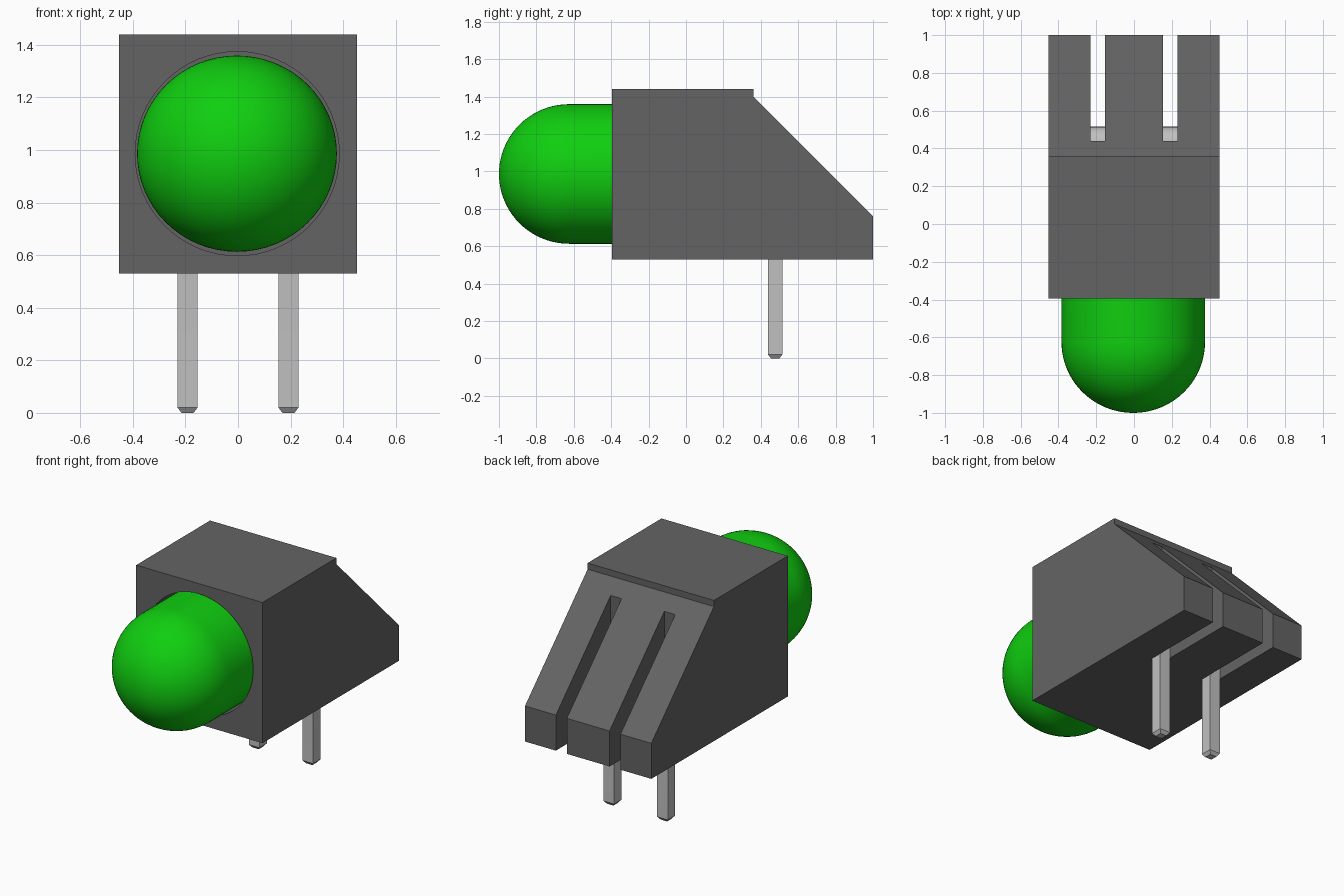
import bpy
import bmesh
from math import cos, sin, pi, radians
from mathutils import Matrix, Vector

cube = bpy.data.objects.get("Cube")
if cube:
    bpy.data.objects.remove(cube, do_unlink=True)


def material(name, rgb):
    mat = bpy.data.materials.new(name)
    mat.use_nodes = True
    mat.diffuse_color = (*rgb, 1)
    mat.node_tree.nodes["Principled BSDF"].inputs["Base Color"].default_value = (*rgb, 1)
    return mat


GREY = material("dark grey plastic", (0.127, 0.127, 0.127))
GREEN = material("green lens", (0.005, 0.62, 0.005))
METAL = material("pale metal", (0.53, 0.53, 0.53))


def make_object(name, bm, mat):
    bmesh.ops.recalc_face_normals(bm, faces=bm.faces)
    mesh = bpy.data.meshes.new(name)
    bm.to_mesh(mesh)
    bm.free()
    mesh.materials.append(mat)
    obj = bpy.data.objects.new(name, mesh)
    bpy.context.collection.objects.link(obj)
    return obj


def extrude_profile(profile, x, half_width):
    """Extrude a (y, z) outline along x."""
    bm = bmesh.new()
    face = bm.faces.new([bm.verts.new((x - half_width, y, z)) for y, z in profile])
    new = bmesh.ops.extrude_face_region(bm, geom=[face])["geom"]
    verts = [v for v in new if isinstance(v, bmesh.types.BMVert)]
    bmesh.ops.translate(bm, verts=verts, vec=Vector((2 * half_width, 0, 0)))
    return bm


def lathe_y(profile, centre, scale_z, steps=64):
    """Spin an (radius, y) outline around the y axis."""
    bm = bmesh.new()
    verts = [bm.verts.new((r, y, 0)) for r, y in profile]
    edges = [bm.edges.new(pair) for pair in zip(verts, verts[1:])]
    bmesh.ops.spin(bm, geom=verts + edges, axis=(0, 1, 0), cent=(0, 0, 0),
                   angle=2 * pi, steps=steps, use_duplicate=False)
    bmesh.ops.remove_doubles(bm, verts=bm.verts, dist=0.0001)
    bmesh.ops.transform(bm, verts=bm.verts,
                        matrix=Matrix.Translation(centre) @ Matrix.Diagonal((1, 1, scale_z, 1)))
    return bm


def cut(target, cutter):
    cutter.hide_render = True
    mod = target.modifiers.new("cut", "BOOLEAN")
    mod.operation = "DIFFERENCE"
    mod.solver = "EXACT"
    mod.object = cutter
    bpy.context.view_layer.objects.active = target
    bpy.ops.object.modifier_apply(modifier=mod.name)
    bpy.data.objects.remove(cutter, do_unlink=True)


def smooth(obj):
    bpy.ops.object.select_all(action="DESELECT")
    obj.select_set(True)
    bpy.context.view_layer.objects.active = obj
    bpy.ops.object.shade_smooth_by_angle(angle=radians(30))


FRONT, BACK = -0.395, 1.0
BOTTOM, TOP = 0.53, 1.44
AXIS_Z = 0.986
PIN_X, PIN_Y, PIN_HALF = 0.192, 0.477, 0.038
SOCKET_END = 0.2

# Housing with sloped back
housing = make_object("housing", extrude_profile(
    [(FRONT, BOTTOM), (BACK, BOTTOM), (BACK, 0.76), (0.36, 1.40), (0.36, TOP), (FRONT, TOP)],
    0, 0.452), GREY)

# Round socket in the front, and two open slots at the back
cut(housing, make_object("socket_cutter", lathe_y(
    [(0, FRONT - 0.1), (0.388, FRONT - 0.1), (0.388, SOCKET_END), (0, SOCKET_END)],
    (-0.003, 0, AXIS_Z), 1), GREY))
for side in (-1, 1):
    cut(housing, make_object("slot_cutter", extrude_profile(
        [(0.44, 0.4), (1.1, 0.4), (1.1, 1.6), (0.44, 1.6)], side * PIN_X, 0.039), GREY))
smooth(housing)

# Domed lens
dome = [(0.38 * sin(a), -0.625 - 0.375 * cos(a)) for a in [i * pi / 40 for i in range(21)]]
lens = make_object("lens", lathe_y(
    dome + [(0.38, SOCKET_END), (0, SOCKET_END)], (-0.004, 0, AXIS_Z), 0.982), GREEN)
smooth(lens)

# Bent pins with tapered tips
bend = [i * pi / 16 for i in range(9)]
inner, outer = 0.015, 0.015 + 2 * PIN_HALF
by, bz = PIN_Y + PIN_HALF - outer, AXIS_Z + PIN_HALF - outer
outline = [(PIN_Y - PIN_HALF, 0), (PIN_Y + PIN_HALF, 0)]
outline += [(by + outer * cos(a), bz + outer * sin(a)) for a in bend]
outline += [(SOCKET_END, bz + outer), (SOCKET_END, bz + inner)]
outline += [(by + inner * cos(a), bz + inner * sin(a)) for a in reversed(bend)]
# A level ring of vertices above the tip marks where the taper starts
outline = outline[:2] + [(PIN_Y + PIN_HALF, 0.02)] + outline[2:] + [(PIN_Y - PIN_HALF, 0.02)]
for name, side in (("right_pin", -1), ("left_pin", 1)):
    x = side * PIN_X
    bm = extrude_profile(outline, x, PIN_HALF)
    for v in bm.verts:
        if v.co.z < 0.001:
            v.co.x = x + (v.co.x - x) * 0.6
            v.co.y = PIN_Y + (v.co.y - PIN_Y) * 0.6
    # Split each side wall at the taper so all faces stay flat
    for low, high in [(v, w) for v in bm.verts for w in bm.verts
                      if abs(v.co.z - 0.02) < 0.001 and abs(w.co.z - 0.02) < 0.001
                      and v.co.y < w.co.y and abs(v.co.x - w.co.x) < 0.001]:
        bmesh.ops.connect_vert_pair(bm, verts=[low, high])
    smooth(make_object(name, bm, METAL))
